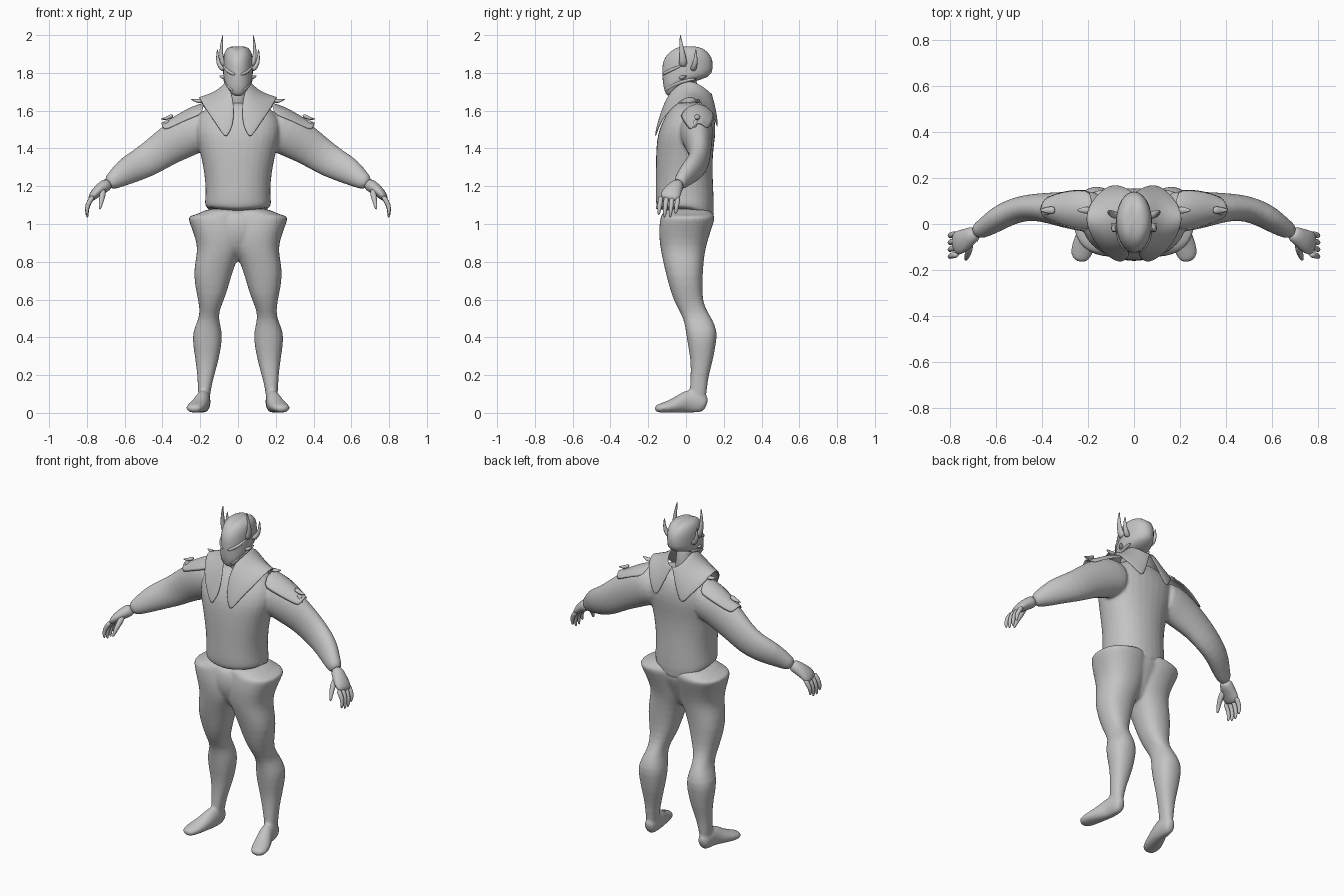
import bpy, bmesh, math
from mathutils import Vector

clay = bpy.data.materials.new("clay_grey")
clay.diffuse_color = (0.55, 0.55, 0.55, 1)
SEG = 16


def make(name, verts, faces, mirror=False, thick=0, levels=1):
    me = bpy.data.meshes.new(name)
    me.from_pydata([tuple(v) for v in verts], [], faces)
    me.materials.append(clay)
    for p in me.polygons:
        p.use_smooth = True
    ob = bpy.data.objects.new(name, me)
    bpy.context.collection.objects.link(ob)
    if mirror:
        ob.modifiers.new("mirror", 'MIRROR')
    if thick:
        s = ob.modifiers.new("thickness", 'SOLIDIFY')
        s.thickness = thick
        s.offset = 0
    m = ob.modifiers.new("smooth", 'SUBSURF')
    m.levels = m.render_levels = levels
    return ob


def ring_faces(rows, n):
    f = [(r * n + i, r * n + (i + 1) % n, (r + 1) * n + (i + 1) % n, (r + 1) * n + i)
         for r in range(rows - 1) for i in range(n)]
    return f + [tuple(reversed(range(n))), tuple(range((rows - 1) * n, rows * n))]


def power(v, p):
    return math.copysign(abs(v) ** (2 / p), v)


def stack(name, rows, mirror=False, p=2.0, shape=None):
    """Horizontal cross-sections listed upwards as (x0, x1, y0, y1, z)."""
    verts = []
    for k, (x0, x1, y0, y1, z) in enumerate(rows):
        for i in range(SEG):
            a = 2 * math.pi * i / SEG
            c, s = power(math.cos(a), p), power(math.sin(a), p)
            v = Vector(((x0 + x1) / 2 + c * (x1 - x0) / 2 * 1.02,
                        (y0 + y1) / 2 + s * (y1 - y0) / 2 * 1.02, z))
            verts.append(shape(v, k, c, s) if shape else v)
    return make(name, verts, ring_faces(len(rows), SEG), mirror)


def tube(name, rows, ref=(0, 1, 0), n=12, floor=False):
    """Mirrored cross-sections along a path as (x, y, z, radius_a, radius_b)."""
    pts = [Vector(r[:3]) for r in rows]
    verts = []
    for k, r in enumerate(rows):
        t = (pts[min(k + 1, len(pts) - 1)] - pts[max(k - 1, 0)]).normalized()
        a = t.cross(Vector(ref)).normalized()
        b = t.cross(a)
        for i in range(n):
            w = 2 * math.pi * i / n
            v = pts[k] + a * math.cos(w) * r[3] * 1.03 + b * math.sin(w) * r[4] * 1.03
            if floor:
                v.z = max(v.z, 0)
            verts.append(v)
    return make(name, verts, ring_faces(len(rows), n), True)


def sheet(name, cols, thick, levels=2):
    """Mirrored cloth plate from a grid of points."""
    n = len(cols[0])
    faces = [(c * n + i, c * n + i + 1, (c + 1) * n + i + 1, (c + 1) * n + i)
             for c in range(len(cols) - 1) for i in range(n - 1)]
    return make(name, [v for col in cols for v in col], faces, True, thick, levels)


def fuse(name, parts, voxel=0.008):
    """Melt overlapping parts into one continuous skin."""
    dg = bpy.context.evaluated_depsgraph_get()
    bm = bmesh.new()
    for ob in parts:
        bm.from_mesh(ob.evaluated_get(dg).data)
    me = bpy.data.meshes.new(name)
    bm.to_mesh(me)
    bm.free()
    me.materials.append(clay)
    body = bpy.data.objects.new(name, me)
    bpy.context.collection.objects.link(body)
    r = body.modifiers.new("skin", 'REMESH')
    r.mode, r.voxel_size, r.use_smooth_shade = 'VOXEL', voxel, True
    s = body.modifiers.new("relax", 'SMOOTH')
    s.factor, s.iterations = 0.5, 6
    for ob in parts:
        bpy.data.objects.remove(ob)


# trouser legs and calves
leg = stack("leg", [
    (.150, .208, .02, .105, .05), (.145, .212, .02, .11, .125), (.125, .215, .025, .12, .20),
    (.103, .225, .025, .143, .28), (.087, .238, .01, .157, .36), (.083, .242, .0, .168, .43),
    (.105, .205, -.012, .138, .50), (.095, .203, -.045, .10, .555), (.064, .216, -.075, .085, .62),
    (.035, .238, -.105, .088, .73), (.002, .222, -.125, .095, .82), (-.03, .213, -.137, .105, .88),
    (-.04, .238, -.145, .13, .96), (-.04, .264, -.137, .152, 1.025), (-.04, .264, -.132, .152, 1.043),
    (-.04, .20, -.125, .14, 1.055), (-.04, .165, -.11, .12, 1.085)], mirror=True, p=2.3)
# trouser seat joining the legs
seat = stack("seat", [
    (-.02, .02, -.05, .04, .80), (-.05, .05, -.10, .075, .85), (-.10, .10, -.130, .10, .91),
    (-.14, .14, -.142, .125, .97), (-.15, .15, -.136, .148, 1.03), (-.15, .15, -.115, .12, 1.08)], p=2.6)
# feet turned slightly outward
foot = tube("foot", [(.178, .112, .04, .025, .035), (.18, .08, .055, .036, .058), (.183, .02, .064, .038, .066),
                     (.193, -.02, .052, .043, .053), (.21, -.065, .037, .05, .038),
                     (.23, -.125, .026, .052, .027), (.238, -.168, .02, .03, .018)], ref=(0, 0, 1), floor=True)


# torso garment with a hem that dips at the back
def hem(v, k, c, s):
    if k < 2:
        v.z += -.075 * max(s, 0) ** 2 + .012 * abs(c)
    return v


torso = stack("torso", [
    (-.15, .15, -.13, .12, 1.072), (-.18, .18, -.157, .15, 1.078), (-.172, .172, -.162, .147, 1.14),
    (-.172, .172, -.16, .143, 1.22), (-.185, .185, -.16, .14, 1.31), (-.205, .205, -.158, .145, 1.40),
    (-.23, .23, -.15, .158, 1.48), (-.225, .225, -.122, .155, 1.55), (-.18, .18, -.085, .135, 1.61),
    (-.09, .09, -.05, .10, 1.65)], p=2.2, shape=hem)
stack("neck", [(-.06, .06, -.045, .08, 1.60), (-.045, .045, -.04, .06, 1.69),
               (-.045, .045, -.04, .06, 1.80)])

# arms
arm = tube("arm", [(.13, .05, 1.50, .10, .09), (.22, .055, 1.495, .115, .088), (.30, .062, 1.455, .112, .078),
                   (.39, .073, 1.40, .096, .062), (.465, .072, 1.345, .089, .056), (.53, .055, 1.31, .080, .054),
                   (.59, .024, 1.28, .073, .052), (.645, -.015, 1.24, .053, .042),
                   (.695, -.04, 1.207, .036, .034)], n=16)

bpy.context.view_layer.update()
fuse("trousers_and_feet", [leg, seat, foot])
fuse("torso_and_arms", [torso, arm])

# hands
tube("palm", [(.68, -.035, 1.218, .034, .032), (.715, -.055, 1.195, .034, .04),
              (.755, -.08, 1.165, .028, .055), (.785, -.09, 1.125, .017, .052)])
for i in range(4):
    y = -.043 - .03 * i
    drop = (.02, 0, 0, .015)[i]
    tube("finger_%d" % (i + 1), [(.765, y, 1.15, .015, .015), (.79, y - .003, 1.115, .014, .014),
                                (.802, y - .008, 1.075 + drop / 2, .012, .012),
                                (.797, y - .012, 1.03 + drop, .006, .006)], n=8)
tube("thumb", [(.715, -.08, 1.185, .02, .02), (.717, -.115, 1.15, .017, .017),
               (.725, -.14, 1.115, .013, .013), (.732, -.158, 1.075, .006, .006)], ref=(1, 0, 0), n=8)

# pointed collar, standing round the neck and draped front and back
sheet("collar", [
    [(.03, -.15, 1.51), (.048, -.163, 1.475), (.065, -.166, 1.445)],
    [(.014, -.125, 1.61), (.07, -.135, 1.58), (.125, -.137, 1.54)],
    [(.035, -.085, 1.71), (.10, -.088, 1.665), (.18, -.075, 1.61)],
    [(.06, .01, 1.775), (.12, .015, 1.705), (.222, .02, 1.695)],
    [(.055, .09, 1.73), (.115, .10, 1.67), (.19, .10, 1.62)],
    [(.03, .125, 1.70), (.075, .148, 1.62), (.13, .158, 1.55)],
    [(0, .132, 1.69), (.035, .16, 1.60), (.085, .172, 1.48)]], .01)

# shoulder pads: roof-like plates with torn, pointed rims
sheet("shoulder_pad", [
    [(.18, -.035, 1.58), (.18, .06, 1.665), (.18, .15, 1.585)],
    [(.24, -.03, 1.56), (.24, .06, 1.645), (.24, .155, 1.57)],
    [(.31, -.01, 1.53), (.31, .062, 1.602), (.31, .145, 1.54)],
    [(.37, .015, 1.50), (.37, .065, 1.562), (.365, .125, 1.51)],
    [(.395, .025, 1.495), (.415, .065, 1.55), (.39, .11, 1.50)]], .012, 1)
for name, rows in (
        ("pad_spike_outer", [(.34, .06, 1.578, .014, .02), (.38, .06, 1.556, .009, .016),
                             (.412, .06, 1.556, .002, .002)]),
        ("pad_spike_inner", [(.19, .06, 1.65, .014, .02), (.22, .06, 1.65, .010, .015),
                             (.25, .06, 1.662, .002, .002)]),
        ("pad_spike_tip", [(.365, .055, 1.55, .014, .018), (.388, .05, 1.53, .010, .012),
                           (.398, .048, 1.508, .002, .002)])):
    tube(name, rows, n=8)


# helmet head: long face, domed skull, shallow centre groove on the crown
def crown(v, k, c, s):
    if k >= 6:
        v.z -= .012 * max(0, 1 - abs(v.x) / .02)
    return v


stack("head", [
    (-.02, .02, -.10, -.06, 1.675), (-.048, .048, -.115, -.045, 1.705), (-.066, .066, -.122, .0, 1.745),
    (-.080, .080, -.125, .132, 1.775), (-.078, .078, -.127, .142, 1.82), (-.079, .079, -.122, .142, 1.865),
    (-.075, .075, -.10, .128, 1.905), (-.058, .058, -.068, .098, 1.933), (-.028, .028, -.03, .06, 1.943)],
    shape=crown)

# brows, jaw guards, horns and cheek spikes
for name, rows in (
        ("brow", [(.012, -.122, 1.79, .008, .008), (.04, -.108, 1.80, .010, .010), (.066, -.07, 1.82, .010, .010),
                  (.076, -.02, 1.84, .005, .005)]),
        ("jaw_guard", [(.02, -.108, 1.705, .008, .008), (.05, -.088, 1.725, .011, .011),
                       (.068, -.03, 1.755, .01, .01), (.07, .06, 1.77, .008, .008)])):
    tube(name, rows, ref=(0, 0, 1), n=8)
for name, rows in (
        ("tall_horn", [(.065, -.015, 1.835, .02, .025), (.088, -.015, 1.86, .014, .022), (.09, -.022, 1.92, .010, .014),
                       (.084, -.028, 1.97, .006, .007), (.08, -.03, 2.003, .002, .002)]),
        ("small_horn", [(.07, .035, 1.815, .018, .02), (.098, .045, 1.835, .014, .016), (.11, .052, 1.875, .01, .011),
                        (.108, .052, 1.93, .002, .002)]),
        ("cheek_spike", [(.06, -.03, 1.775, .015, .02), (.08, -.015, 1.775, .01, .014), (.10, .005, 1.785, .002, .002)])):
    tube(name, rows, n=8)
